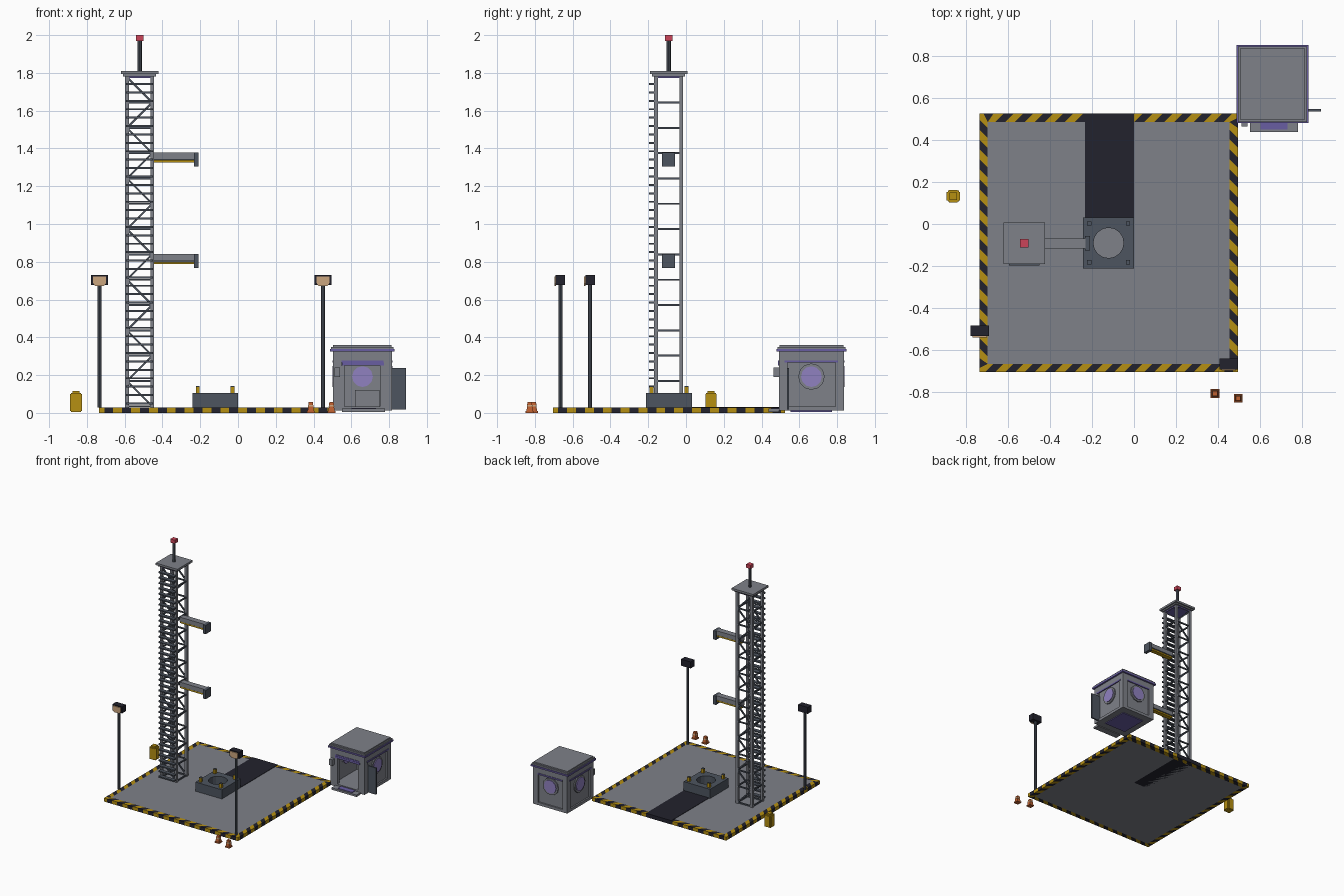
import bpy, bmesh, math
from mathutils import Vector, Matrix

cube = bpy.data.objects.get("Cube")
if cube:
    bpy.data.objects.remove(cube, do_unlink=True)


def material(name, rgb):
    m = bpy.data.materials.new(name)
    m.use_nodes = True
    m.diffuse_color = (*rgb, 1)
    m.node_tree.nodes["Principled BSDF"].inputs["Base Color"].default_value = (*rgb, 1)
    return m


GREY = material("concrete grey", (.21, .22, .25))
STEEL = material("dark steel", (.075, .09, .115))
BLACK = material("near black", (.016, .016, .026))
YELLOW = material("safety yellow", (.47, .28, .006))
RED = material("beacon red", (.6, .06, .1))
ORANGE = material("cone orange", (.53, .12, .03))
LILAC = material("window lilac", (.28, .22, .53))
PURPLE = material("trim purple", (.14, .11, .36))
BEIGE = material("lamp beige", (.6, .38, .21))


def finish(name, bm, *mats):
    bmesh.ops.recalc_face_normals(bm, faces=bm.faces)
    mesh = bpy.data.meshes.new(name)
    bm.to_mesh(mesh)
    bm.free()
    for m in mats:
        mesh.materials.append(m)
    ob = bpy.data.objects.new(name, mesh)
    bpy.context.collection.objects.link(ob)
    return ob


def add_box(bm, x, y, z):
    """Add a box given as three (low, high) ranges."""
    size = [r[1] - r[0] for r in (x, y, z)]
    mid = [(r[1] + r[0]) / 2 for r in (x, y, z)]
    bmesh.ops.create_cube(bm, size=1, matrix=Matrix.Translation(mid) @ Matrix.Diagonal((*size, 1)))


def box(name, mat, x, y, z):
    bm = bmesh.new()
    add_box(bm, x, y, z)
    return finish(name, bm, mat)


def around(c, half):
    return (c - half, c + half)


def add_beam(bm, a, b, thick):
    a, b = Vector(a), Vector(b)
    turn = (b - a).to_track_quat('Z', 'Y').to_matrix().to_4x4()
    bmesh.ops.create_cube(bm, size=1, matrix=Matrix.Translation((a + b) / 2) @ turn
                          @ Matrix.Diagonal((thick, thick, (b - a).length, 1)))


def cone(name, mat, sides, r1, r2, height, place, turn=None):
    bm = bmesh.new()
    bmesh.ops.create_cone(bm, cap_ends=True, segments=sides, radius1=r1, radius2=r2, depth=height,
                          matrix=Matrix.Translation(place) @ (turn or Matrix()))
    return finish(name, bm, mat)


# Pad with a striped hazard border
PX, PY, HALF, EDGE, TOP = -.121, -.09, .614, .04, .029
box("pad", GREY, around(PX, HALF - EDGE), around(PY, HALF - EDGE), (0, TOP))
bm = bmesh.new()
cells = 26
step = 2 * HALF / cells
for side in range(4):
    spin = Matrix.Translation((PX, PY, 0)) @ Matrix.Rotation(side * math.pi / 2, 4, 'Z')
    inner = HALF - EDGE
    for i in range(-1, cells + 1):
        a = -HALF + i * step

        def outer_x(v):
            return max(-HALF, min(HALF, v + EDGE / 2))

        def inner_x(v):
            return max(-inner, min(inner, v - EDGE / 2))
        if outer_x(a + step) - outer_x(a) < .001 and inner_x(a + step) - inner_x(a) < .001:
            continue
        quad = [(inner_x(a), inner), (inner_x(a + step), inner),
                (outer_x(a + step), HALF), (outer_x(a), HALF)]
        low = [bm.verts.new(spin @ Vector((x, y, 0))) for x, y in quad]
        high = [bm.verts.new(spin @ Vector((x, y, TOP))) for x, y in quad]
        faces = [bm.faces.new(low), bm.faces.new(high)]
        for k in range(4):
            n = (k + 1) % 4
            faces.append(bm.faces.new((low[k], low[n], high[n], high[k])))
        for f in faces:
            f.material_index = i % 2
bmesh.ops.remove_doubles(bm, verts=bm.verts, dist=.00001)
bmesh.ops.dissolve_degenerate(bm, edges=bm.edges, dist=.00001)
finish("hazard_border", bm, BLACK, YELLOW)
box("flame_trench", BLACK, around(PX + .004, .116), (0, HALF + PY + .001), (-.001 + .001, TOP + .003))

# Launch mount: block with a round hole and four hold-down posts
mount = box("launch_mount", STEEL, around(PX, .121), around(PY, .121), (TOP, .105))
cutter = cone("hole_cutter", STEEL, 16, .072, .072, .3, (PX, PY, .15))
cut = mount.modifiers.new("hole", 'BOOLEAN')
cut.object = cutter
cut.solver = 'EXACT'
bpy.context.view_layer.objects.active = mount
bpy.ops.object.modifier_apply(modifier="hole")
bpy.data.objects.remove(cutter, do_unlink=True)
for sx in (-1, 1):
    for sy in (-1, 1):
        x, y = PX + sx * .092, PY + sy * .092
        box("hold_down_post", YELLOW, around(x, .01), around(y, .01), (.1, .138))
        box("post_cap", STEEL, around(x, .01), around(y, .01), (.138, .142))

# Tower: legs, horizontal ties, zigzag braces and ladder rungs
TX, TY, REACH, BAYS, BAY = -.521, -.092, .067, 13, .134
legs, ties, braces, rungs = (bmesh.new() for _ in range(4))
for sx in (-1, 1):
    for sy in (-1, 1):
        add_box(legs, around(TX + sx * REACH, .01), around(TY + sy * REACH, .01), (TOP, 1.78))
for k in range(BAYS + 1):
    z = .035 + k * BAY
    for s in (-1, 1):
        add_box(ties, around(TX, REACH), around(TY + s * REACH, .005), around(z, .005))
        add_box(ties, around(TX + s * REACH, .005), around(TY, REACH), around(z, .005))
        if k < BAYS:
            d = REACH if k % 2 else -REACH
            y = TY + s * REACH
            add_beam(braces, (TX - d, y, z), (TX + d, y, z + BAY), .01)
for k in range(39):
    add_box(rungs, around(TX, .072), (-.196, -.166), around(.05 + k * .0445, .005))
finish("tower_legs", legs, GREY)
finish("tower_ties", ties, STEEL)
finish("tower_braces", braces, STEEL)
finish("ladder_rungs", rungs, STEEL)
box("tower_cap_trim", PURPLE, around(TX, .075), around(TY, .075), (1.772, 1.782))
box("tower_cap_lower", GREY, around(TX, .087), around(TY, .087), (1.782, 1.793))
box("tower_cap", GREY, around(TX, .099), around(TY, .099), (1.793, 1.81))
cone("mast", STEEL, 8, .012, .012, .17, (TX, TY, 1.89))
box("beacon", RED, around(TX, .02), around(TY, .02), (1.97, 2))

# Service arms
for z in (.84, 1.378):
    box("arm_beam", GREY, (TX + REACH, -.23), around(TY, .024), (z - .036, z))
    box("arm_stripe", YELLOW, (TX + REACH, -.23), around(TY, .018), (z - .052, z - .04))
    box("arm_web", STEEL, (TX + REACH, -.23), around(TY, .01), (z - .042, z - .034))
    box("arm_head", STEEL, (-.233, -.208), around(TY, .034), (z - .073, z))

# Floodlights
for x, y in ((-.733, -.508), (.45, -.665)):
    cone("light_pole", STEEL, 8, .011, .011, .65, (x, y, TOP + .325))
    box("light_head", BLACK, around(x, .044), around(y, .025), (.676, .73))
    lens = bmesh.new()
    outline = ((-.034, .722), (.034, .722), (.034, .688), (.024, .672), (-.024, .672), (-.034, .688))
    ring = [lens.verts.new((x + px, y - .032, pz)) for px, pz in outline]
    face = lens.faces.new(ring)
    grown = bmesh.ops.extrude_face_region(lens, geom=[face])["geom"]
    bmesh.ops.translate(lens, vec=(0, .009, 0), verts=[v for v in grown if isinstance(v, bmesh.types.BMVert)])
    finish("light_lens", lens, BEIGE)

# Supply tank
KX, KY = -.858, .132
box("tank_body", YELLOW, around(KX, .026), around(KY, .026), (.005, .104))
box("tank_side_ribs", YELLOW, around(KX, .032), around(KY, .02), (.01, .1))
box("tank_front_ribs", YELLOW, around(KX, .02), around(KY, .03), (.01, .1))
box("tank_lid", YELLOW, around(KX, .018), around(KY, .018), (.104, .115))

# Traffic cones
square = Matrix.Rotation(math.pi / 4, 4, 'Z')
for x, y in ((.385, -.805), (.495, -.828)):
    box("cone_base", ORANGE, around(x, .021), around(y, .021), (0, .01))
    cone("cone_body", ORANGE, 4, .023, .016, .048, (x, y, .034), square)
    cone("cone_band", BEIGE, 4, .021, .0195, .01, (x, y, .038), square)

# Cabin shell, open at the front doorway
X0, X1, Y0, Y1 = .503, .815, .492, .836
CX, CY, BASE, EAVE = .659, .664, .012, .325
box("cabin_floor", GREY, (X0, X1), (Y0, Y1), (BASE, .035))
box("cabin_underside", PURPLE, around(CX, .1), around(CY, .11), (BASE - .006, BASE))
corners = bmesh.new()
for x in ((X0, X0 + .045), (X1 - .045, X1)):
    for y in ((Y0, Y0 + .045), (Y1 - .045, Y1)):
        add_box(corners, x, y, (BASE, EAVE))
finish("cabin_corners", corners, GREY)
walls = bmesh.new()
INSET, WALL = .012, .02
for x in (X0 + INSET, X1 - INSET - WALL):
    add_box(walls, (x, x + WALL), (Y0 + .02, Y1 - .02), (BASE, EAVE))
add_box(walls, (X0 + .02, X1 - .02), (Y1 - INSET - WALL, Y1 - INSET), (BASE, EAVE))
add_box(walls, (X0, X1), (Y0, Y1), (.278, EAVE))
finish("cabin_walls", walls, GREY)
trim = bmesh.new()
for x in (X0, X1):
    add_box(trim, around(x, .004), (Y0 + .03, Y1 - .03), (.266, .278))
for y in (Y0, Y1):
    add_box(trim, (X0 + .045, X1 - .045), around(y, .004), (.266, .278))
finish("wall_trim", trim, PURPLE)
box("roof_trim", PURPLE, (.487, .829), (.479, .85), (EAVE, .338))
box("roof_slab", GREY, (.493, .823), (.485, .844), (.338, .35))
box("roof_top", GREY, (.503, .813), (.496, .834), (.35, .36))

# Round windows on the back and both sides
for name, place, axis in (("left", (X1 - .018, CY, .192), 'Y'),
                          ("right", (X0 + .018, CY, .192), 'Y'),
                          ("back", (CX, Y1 - .018, .192), 'X')):
    turn = Matrix.Rotation(math.pi / 2, 4, axis)
    cone(name + "_window_frame", GREY, 12, .07, .07, .03, place, turn)
    cone(name + "_window", LILAC, 12, .055, .055, .042, place, turn)

# Doorway trim, step, console, open door and side box
box("door_lintel", PURPLE, (.55, .772), (Y0 - .006, Y0 + .02), (.25, .266))
for x in (.553, .765):
    box("door_jamb", GREY, around(x, .012), (Y0, Y0 + .03), (BASE, .25))
box("console", GREY, (.62, .75), (.72, .8), (.035, .12))
box("step", GREY, (.55, .779), (.438, Y0), (.006, .022))
box("step_tread", PURPLE, (.6, .73), (.45, Y0), (.022, .027))
box("open_door", STEEL, (X1 - .01, .889), around(.54, .006), (.018, .238))
box("junction_box", GREY, around(.525, .014), (.463, Y0), (.19, .24))
